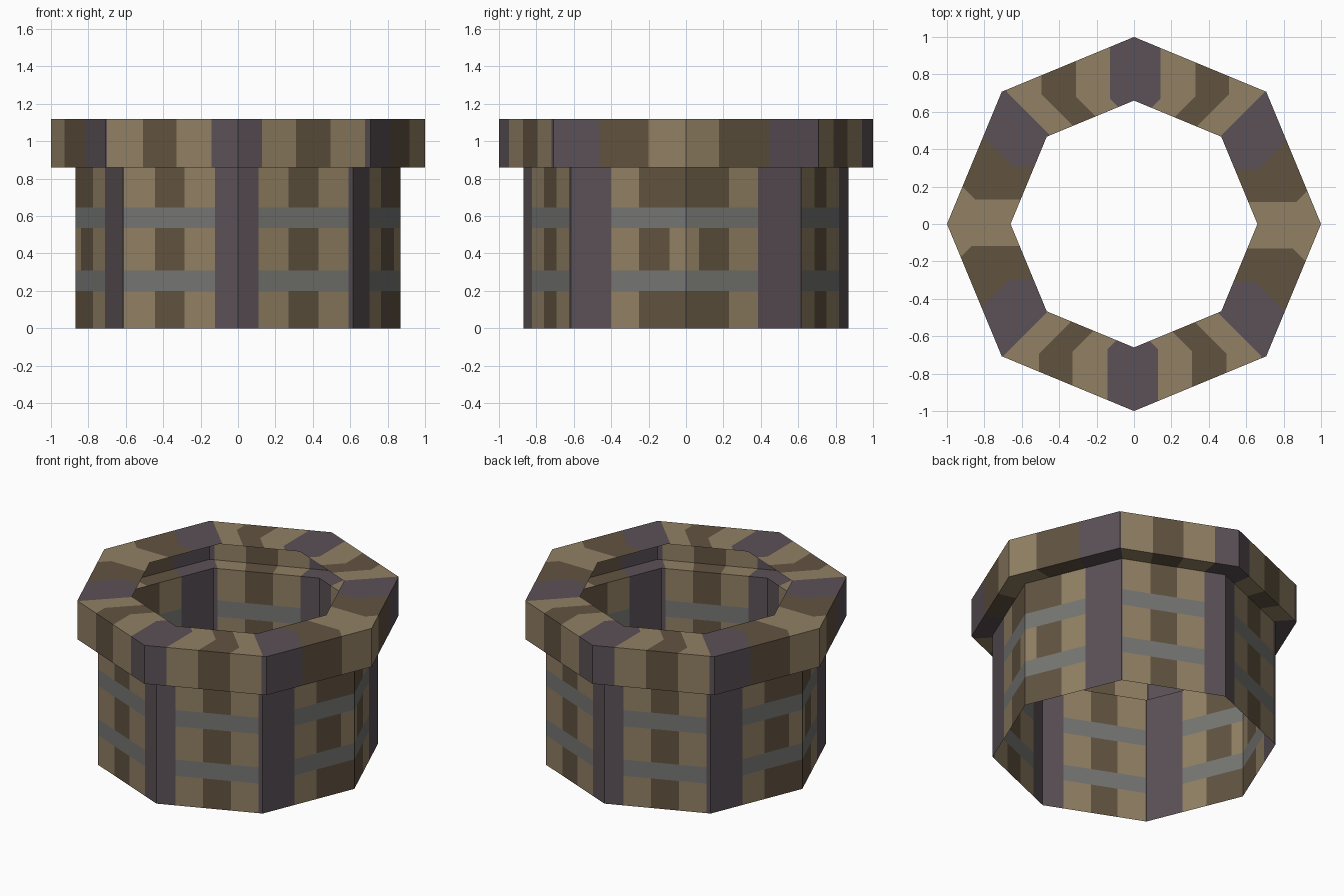
import bpy, bmesh
from math import cos, sin, pi, copysign
from mathutils import Vector

cube = bpy.data.objects.get("Cube")
if cube:
    bpy.data.objects.remove(cube, do_unlink=True)

TAN, BROWN, POST, BAND = range(4)
RIM_R, HOLE_R, WALL_R = 1.0, 0.66, 0.87
WALL_TOP, RIM_TOP = 0.86, 1.12


def make_material(name, rgb):
    lin = [((c / 255 + 0.055) / 1.055) ** 2.4 for c in rgb] + [1]
    mat = bpy.data.materials.new(name)
    mat.use_nodes = True
    mat.diffuse_color = lin
    mat.node_tree.nodes["Principled BSDF"].inputs["Base Color"].default_value = lin
    return mat


MATERIALS = [
    make_material("light_wood", (145, 128, 100)),
    make_material("dark_wood", (97, 83, 64)),
    make_material("post_purple_grey", (91, 81, 86)),
    make_material("band_grey", (117, 117, 114)),
]

# Planks along each octagon side as (end fraction, colour); repeats every half turn
SIDE_A = [(.01, POST), (.28, TAN), (.535, BROWN), (.80, TAN), (1, POST)]
SIDE_B = [(.18, POST), (.44, TAN), (.70, BROWN), (.96, TAN), (1, POST)]
RIM = [
    [(.25, TAN), (.63, BROWN), (1, POST)], SIDE_A, SIDE_B,
    [(.342, POST), (.717, BROWN), (1, TAN)],
]
WALL = [
    [(.375, BROWN), (.625, TAN), (1, POST)], SIDE_A, SIDE_B,
    [(.35, POST), (.59, TAN), (1, BROWN)],
]
# The middle wall row has a light plank at the two side corners
WALL_MIDDLE = [
    [(.115, TAN)] + WALL[0], SIDE_A, SIDE_B,
    WALL[3][:2] + [(.855, BROWN), (1, TAN)],
]


def point(side, f, radius, z):
    a, b = (Vector((radius * cos(k * pi / 4), radius * sin(k * pi / 4), z))
            for k in (side, side + 1))
    return a.lerp(b, f)


def kink(side, f):
    """Bend of a plank joint on the rim's top."""
    o, i = point(side, f, RIM_R, RIM_TOP), point(side, f, HOLE_R, RIM_TOP)
    if side % 4 in (1, 2):
        return Vector((o.x, i.y + copysign(abs(o.x) - abs(i.x), i.y), RIM_TOP))
    return Vector((o.x - copysign(abs(o.y) - abs(i.y), o.x), i.y, RIM_TOP))


def add_face(bm, points, colour):
    kept = []
    for p in points:
        if all((p - q).length > 1e-4 for q in kept):
            kept.append(p)
    face = bm.faces.new([bm.verts.new(p) for p in kept])
    face.material_index = colour


def planks(table):
    for side in range(8):
        start = 0
        for end, colour in table[side % 4]:
            yield side, start, end, colour
            start = end


def add_strip(bm, table, lower, upper, banded=False):
    """Ring of planks between two (radius, height) pairs."""
    for side, f, g, colour in planks(table):
        if banded and colour != POST:
            colour = BAND
        add_face(bm, [point(side, f, *lower), point(side, g, *lower),
                      point(side, g, *upper), point(side, f, *upper)], colour)


def finish(bm, name):
    bmesh.ops.remove_doubles(bm, verts=bm.verts, dist=1e-4)
    mesh = bpy.data.meshes.new(name)
    bm.to_mesh(mesh)
    bm.free()
    for mat in MATERIALS:
        mesh.materials.append(mat)
    bpy.context.collection.objects.link(bpy.data.objects.new(name, mesh))


# Octagonal wall with two metal bands
bm = bmesh.new()
rows = [0, .2, .31, .535, .645, WALL_TOP]
for n, (low, high) in enumerate(zip(rows, rows[1:])):
    table = WALL_MIDDLE if n == 2 else WALL
    add_strip(bm, table, (WALL_R, low), (WALL_R, high), banded=n in (1, 3))
finish(bm, "wall")

# Overhanging rim: underside, outer face and top, open towards the hole
bm = bmesh.new()
add_strip(bm, RIM, (WALL_R, WALL_TOP), (RIM_R, WALL_TOP))
add_strip(bm, RIM, (RIM_R, WALL_TOP), (RIM_R, RIM_TOP))
for side, f, g, colour in planks(RIM):
    add_face(bm, [point(side, f, RIM_R, RIM_TOP), point(side, g, RIM_R, RIM_TOP),
                  kink(side, g), point(side, g, HOLE_R, RIM_TOP),
                  point(side, f, HOLE_R, RIM_TOP), kink(side, f)], colour)
finish(bm, "rim")
